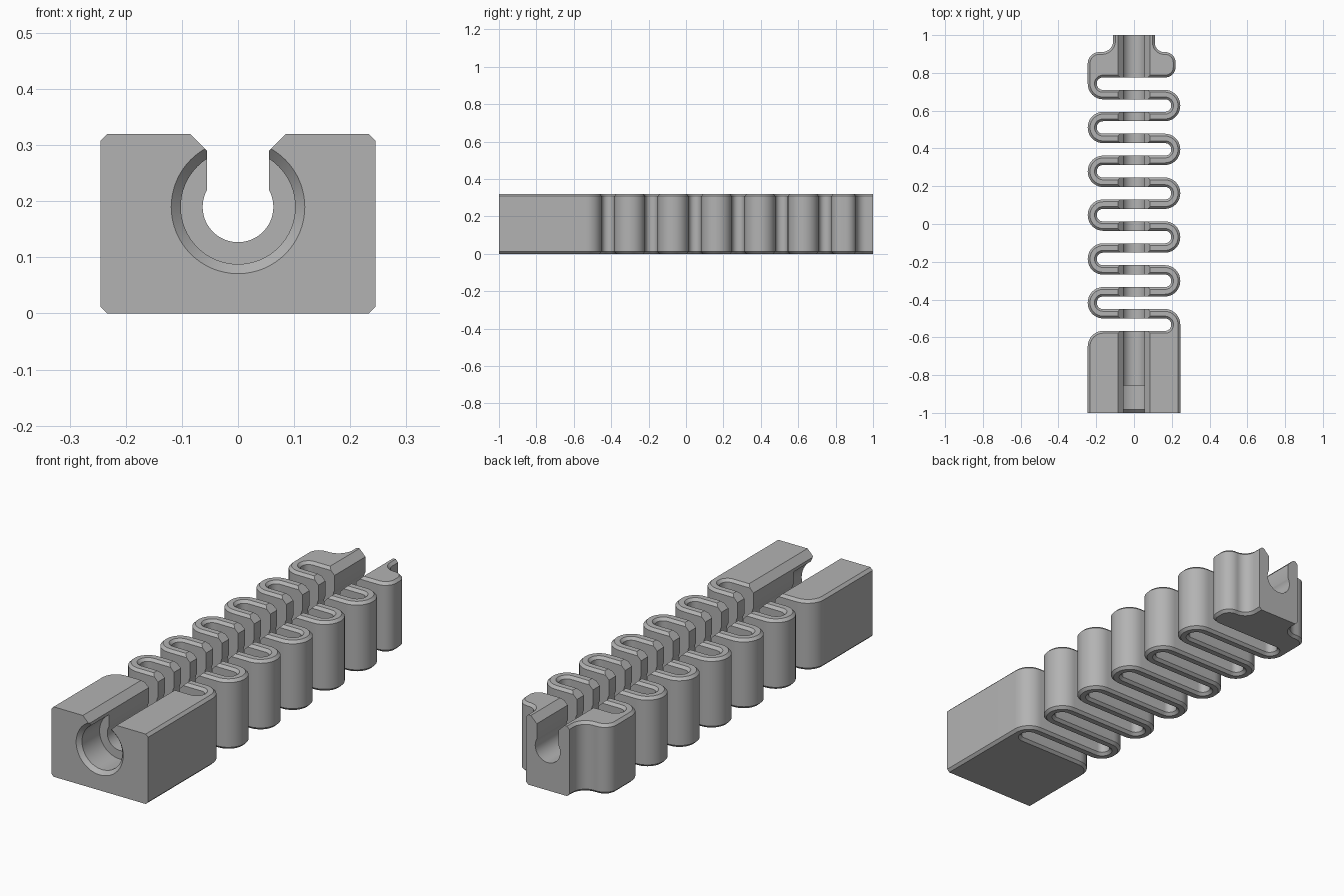
import bpy, bmesh, math
from mathutils import Vector

cube = bpy.data.objects.get("Cube")
if cube:
    bpy.data.objects.remove(cube)

HEIGHT, HALF, CHAMFER = 0.32, 0.245, 0.012
PITCH, SLOT, SLOT_END = 0.116, 0.033, 0.197
BORE_Z = 0.19

grey = bpy.data.materials.new("grey plastic")
grey.use_nodes = True
color = (0.45, 0.45, 0.45, 1)
grey.diffuse_color = color
grey.node_tree.nodes["Principled BSDF"].inputs["Base Color"].default_value = color


def rounded(corners, steps=10):
    """Outline through (x, y, radius) corners, each square corner replaced by an arc."""
    points = []
    for i, (x, y, r) in enumerate(corners):
        p = Vector((x, y))
        if r == 0:
            points.append(p)
            continue
        a = (Vector(corners[i - 1][:2]) - p).normalized()
        b = (Vector(corners[(i + 1) % len(corners)][:2]) - p).normalized()
        center = p + (a + b) * r
        for s in range(steps + 1):
            t = s / steps * math.pi / 2
            points.append(center - b * r * math.cos(t) - a * r * math.sin(t))
    return points


def make_object(name, bm):
    bmesh.ops.recalc_face_normals(bm, faces=bm.faces)
    mesh = bpy.data.meshes.new(name)
    bm.to_mesh(mesh)
    bm.free()
    mesh.materials.append(grey)
    obj = bpy.data.objects.new(name, mesh)
    bpy.context.collection.objects.link(obj)
    return obj


def prism(points, offset):
    bm = bmesh.new()
    face = bm.faces.new([bm.verts.new(p) for p in points])
    new = bmesh.ops.extrude_face_region(bm, geom=[face])["geom"]
    bmesh.ops.translate(bm, vec=offset, verts=[v for v in new if isinstance(v, bmesh.types.BMVert)])
    return bm


def slot(k, side):
    """Corners of one slot that opens on the given side, from front to back."""
    y = 0.743 - PITCH * k
    return [(side * HALF, y - SLOT, 0.082), (-side * SLOT_END, y - SLOT, 0.032),
            (-side * SLOT_END, y + SLOT, 0.032), (side * HALF, y + SLOT, 0.082)]


# Serpentine outline: right-hand slots going back, rear neck, left-hand slots coming forward
corners = [(HALF, -1, 0)]
for k in range(10, -1, -2):
    corners += slot(k, 1)
corners[-1] = (0.22, corners[-1][1], 0.055)
corners += [(0.22, 0.91, 0.055), (0.11, 0.91, 0.05), (0.11, 1, 0),
            (-0.11, 1, 0), (-0.11, 0.91, 0.06), (-HALF, 0.91, 0.06)]
for k in range(1, 12, 2):
    corners += reversed(slot(k, -1))
corners.append((-HALF, -1, 0))

# Body with chamfered top and bottom rims, end faces left square
bm = prism([(p.x, p.y, 0) for p in rounded(corners)], (0, 0, HEIGHT))
bmesh.ops.recalc_face_normals(bm, faces=bm.faces)
rims = [e for e in bm.edges
        if abs(e.verts[0].co.z - e.verts[1].co.z) < 1e-5
        and not all(abs(v.co.y) > 0.999 for v in e.verts)]
bmesh.ops.bevel(bm, geom=rims, offset=CHAMFER, segments=1, affect='EDGES')
body = make_object("flexible_strain_relief", bm)

# Keyhole channel: round bore, straight throat, flared mouth
R, THROAT = 0.063, 0.055
start = math.acos(THROAT / R)
sweep = math.pi + 2 * start
section = [(0.265, 0.5), (THROAT, 0.29)]
for i in range(41):
    a = start - sweep * i / 40
    section.append((R * math.cos(a), BORE_Z + R * math.sin(a)))
section += [(-THROAT, 0.29), (-0.265, 0.5)]
channel = make_object("channel_cutter", prism([(x, -1.1, z) for x, z in section], (0, 2.2, 0)))

# Front counterbore with a conical lead-in
bm = bmesh.new()
rings = []
for y, r in [(-1.02, 0.138), (-0.982, 0.102), (-0.855, 0.102)]:
    rings.append([bm.verts.new((r * math.cos(i * math.tau / 64), y,
                                BORE_Z + r * math.sin(i * math.tau / 64))) for i in range(64)])
for a, b in zip(rings, rings[1:]):
    for i in range(64):
        j = (i + 1) % 64
        bm.faces.new((a[i], a[j], b[j], b[i]))
bm.faces.new(rings[0])
bm.faces.new(rings[-1])
counterbore = make_object("counterbore_cutter", bm)

# Cut the body, then drop the cutters
bpy.ops.object.select_all(action='DESELECT')
bpy.context.view_layer.objects.active = body
body.select_set(True)
for cutter in (channel, counterbore):
    cutter.hide_render = True
    mod = body.modifiers.new(cutter.name, 'BOOLEAN')
    mod.operation = 'DIFFERENCE'
    mod.solver = 'EXACT'
    mod.object = cutter
    bpy.ops.object.modifier_apply(modifier=mod.name)
    bpy.data.objects.remove(cutter)
bpy.ops.object.shade_smooth_by_angle(angle=math.radians(30))
